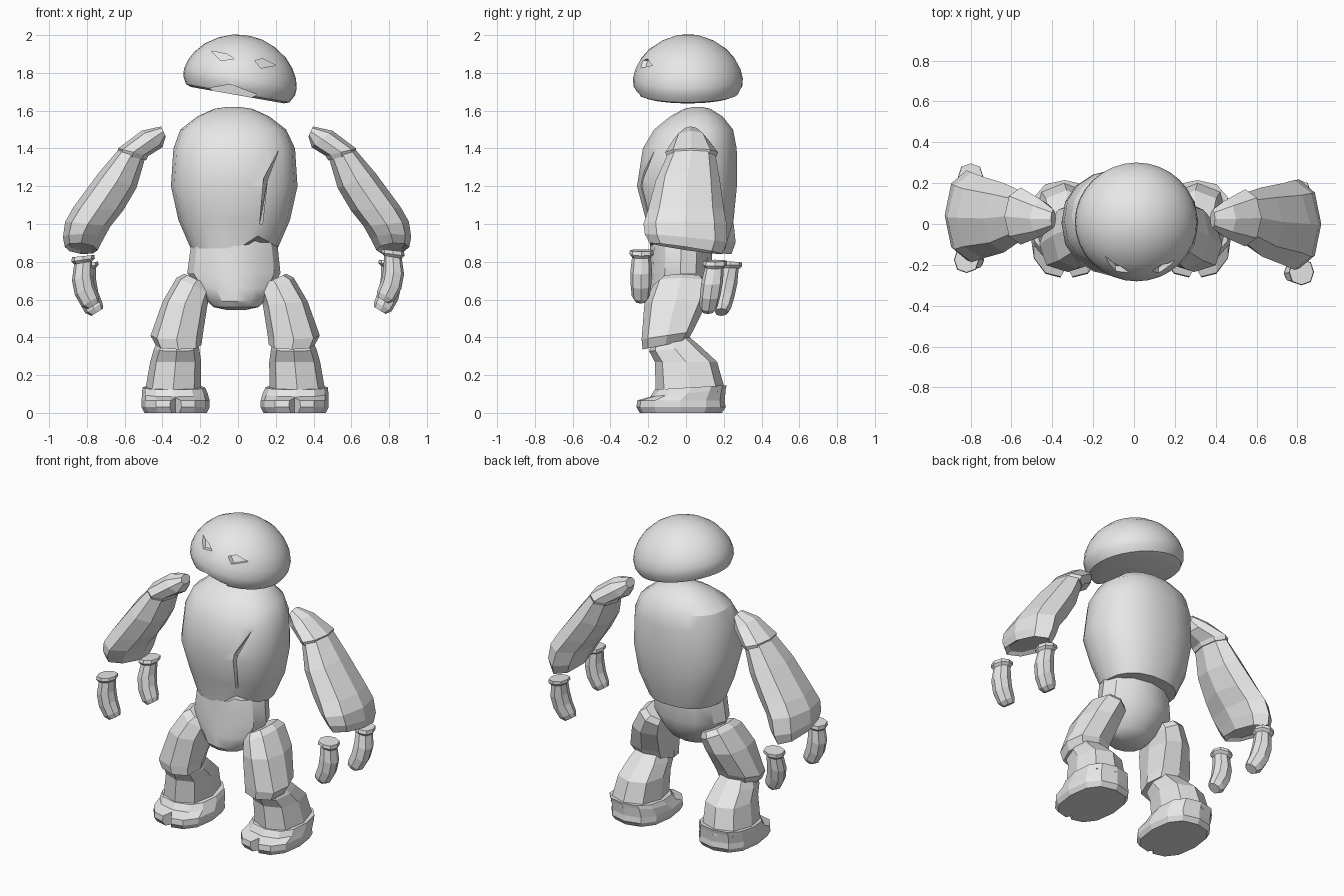
import bpy, bmesh, math
from mathutils import Vector
from mathutils.bvhtree import BVHTree

default = bpy.data.objects.get("Cube")
if default:
    bpy.data.objects.remove(default, do_unlink=True)

grey = bpy.data.materials.new("plain grey")
grey.use_nodes = True
grey.diffuse_color = (0.8, 0.8, 0.8, 1)
grey.node_tree.nodes["Principled BSDF"].inputs["Base Color"].default_value = (0.8, 0.8, 0.8, 1)


def finish(name, bm):
    bmesh.ops.recalc_face_normals(bm, faces=bm.faces)
    mesh = bpy.data.meshes.new(name)
    bm.to_mesh(mesh)
    bm.free()
    mesh.materials.append(grey)
    obj = bpy.data.objects.new(name, mesh)
    bpy.context.collection.objects.link(obj)
    return obj


def loft(name, sections, sides=8, place=lambda p: p, edit=None, power=1):
    """Skin closed rings; section = x, y, z, x radius, y radius, x slope, y slope.
    A power under one makes the rings boxier."""
    def boxy(value):
        return math.copysign(abs(value) ** power, value)

    bm = bmesh.new()
    rings = []
    for section in sections:
        x, y, z, rx, ry, slope_x, slope_y = (tuple(section) + (0, 0))[:7]
        ring = []
        for i in range(sides):
            angle = math.tau * i / sides
            dx, dy = rx * boxy(math.cos(angle)), ry * boxy(math.sin(angle))
            point = Vector((x + dx, y + dy, z + slope_x * dx + slope_y * dy))
            ring.append(bm.verts.new(place(point)))
        rings.append(ring)
    for low, high in zip(rings, rings[1:]):
        for i in range(sides):
            j = (i + 1) % sides
            bm.faces.new((low[i], low[j], high[j], high[i]))
    bm.faces.new(rings[0])
    bm.faces.new(rings[-1])
    if edit:
        edit(rings)
    return finish(name, bm)


def activate(obj):
    bpy.ops.object.select_all(action='DESELECT')
    obj.select_set(True)
    bpy.context.view_layer.objects.active = obj


def smooth(obj, degrees=30):
    activate(obj)
    bpy.ops.object.shade_smooth_by_angle(angle=math.radians(degrees))


def subtract(obj, cutter):
    cutter.hide_render = True
    mod = obj.modifiers.new("cut", 'BOOLEAN')
    mod.operation, mod.solver, mod.object = 'DIFFERENCE', 'EXACT', cutter
    activate(obj)
    bpy.ops.object.modifier_apply(modifier=mod.name)
    bpy.data.objects.remove(cutter, do_unlink=True)


def carve_front(obj, outline, depth):
    """Engrave an x-z outline to an even depth below the front surface."""
    mesh = obj.data
    tree = BVHTree.FromPolygons([v.co for v in mesh.vertices],
                                [p.vertices[:] for p in mesh.polygons])
    bm = bmesh.new()
    back, front = [], []
    for x, z in outline:
        hit = tree.ray_cast(Vector((x, -1, z)), Vector((0, 1, 0)))[0]
        y = hit.y if hit else -0.25
        back.append(bm.verts.new((x, y + depth, z)))
        front.append(bm.verts.new((x, y - 0.2, z)))
    bm.faces.new(back)
    bm.faces.new(front)
    for i in range(len(back)):
        j = (i + 1) % len(back)
        bm.faces.new((back[i], back[j], front[j], front[i]))
    bmesh.ops.triangulate(bm, faces=bm.faces)
    subtract(obj, finish("cutter", bm))


# Tilted dome head
def tilt_head(p):
    a = math.radians(10)
    return Vector((p.x * math.cos(a) + p.z * math.sin(a) - 0.003, p.y + 0.01,
                   p.z * math.cos(a) - p.x * math.sin(a) + 1.682))


profile = [(.25, .0), (.278, .01), (.3, .05), (.303, .09), (.29, .14), (.262, .19),
           (.218, .24), (.15, .285), (.08, .312), (.02, .32)]
head = loft("head", [(0, 0, z, r, r * 0.96) for r, z in profile], 32, tilt_head)
carve_front(head, [(-.14, 1.915), (-.06, 1.9), (-.02, 1.875), (-.09, 1.865)], .025)
carve_front(head, [(.09, 1.865), (.13, 1.875), (.2, 1.84), (.12, 1.825)], .025)
carve_front(head, [(-.15, 1.72), (-.04, 1.74), (.1, 1.685), (.02, 1.64), (-.06, 1.65)], .07)
smooth(head)


# Egg shaped torso with a peaked lower hem and a front fold
def peak_hem(rings):
    for v in rings[0]:
        if v.co.y < 0:
            v.co.z += 0.07 * max(0, 1 - abs(v.co.x - 0.11) / 0.11)


torso = loft("torso", [
    (-.02, .01, .87, .23, .2), (-.02, .02, 1.02, .295, .235), (-.02, .005, 1.2, .335, .268),
    (-.02, .02, 1.4, .322, .252), (-.025, .04, 1.5, .28, .212), (-.025, .055, 1.57, .19, .14),
    (-.025, .06, 1.61, .1, .07), (-.025, .06, 1.62, .03, .02)], 18, edit=peak_hem, power=.88)
carve_front(torso, [(.215, 1.39), (.135, 1.24), (.115, 1.0), (.13, 1.0), (.155, 1.23)], .02)
smooth(torso)

# Rounded pelvis
pelvis = loft("pelvis", [
    (-.02, -.02, .97, .2, .16), (-.02, -.025, .88, .23, .165), (-.022, -.03, .74, .247, .165),
    (-.015, -.05, .66, .2, .16), (-.01, -.075, .59, .15, .135), (-.01, -.085, .56, .12, .1),
    (-.01, -.085, .545, .05, .04)], 12)
smooth(pelvis)

# Limbs are described for the left and flipped for the right
for side, label in ((1, "left"), (-1, "right")):
    def leg_side(p):
        return Vector((side * (p.x + 0.015) - 0.015, p.y, p.z))

    def arm_side(p):
        # The right arm swings a little further back
        swing = 0.045 * max(0, 1.5 - p.z) / 0.6 if side < 0 else 0
        return Vector((side * (p.x + 0.005) - 0.005, p.y + swing, p.z))

    def finger_side(p):
        return Vector((side * (p.x + 0.005) - 0.005, p.y, p.z))

    # Bent leg with an overlapping knee
    loft(label + "_thigh", [
        (.185, -.02, .705, .07, .12, .45), (.205, -.025, .675, .09, .15, .45),
        (.25, -.055, .58, .118, .165, .1),
        (.295, -.1, .41, .138, .135, 0, .15), (.285, -.11, .36, .122, .12, 0, .2)],
        place=leg_side, power=.8)
    loft(label + "_shin", [
        (.29, -.08, .39, .1, .1, 0, .1), (.295, -.06, .34, .12, .135, 0, .1),
        (.3, .0, .27, .135, .165), (.315, .025, .11, .148, .185)],
        place=leg_side, power=.8)

    # Broad foot with an ankle band and a split toe
    foot = loft(label + "_foot", [
        (.3, -.03, 0, .165, .22), (.3, -.03, .03, .18, .24), (.3, -.03, .065, .18, .235),
        (.305, .01, .105, .174, .2, 0, .1), (.31, .025, .135, .165, .19, 0, .06)],
        12, leg_side, power=.8)
    notch = loft("notch", [(.3, -.27, -.05, .035, .06), (.3, -.27, .2, .035, .06)],
                 4, leg_side)
    subtract(foot, notch)

    # Flared sleeve under a shoulder cap
    loft(label + "_shoulder", [
        (.385, .025, 1.49, .012, .045, 2.2), (.445, .025, 1.45, .055, .09, .8),
        (.545, .03, 1.38, .08, .14, .25), (.55, .03, 1.355, .073, .13, .25)],
        place=arm_side)
    loft(label + "_sleeve", [
        (.55, .03, 1.375, .07, .125, .3), (.628, .01, 1.23, .1, .17, .4),
        (.73, .0, 1.08, .133, .2, .05), (.785, -.005, 1.0, .12, .22, .1),
        (.81, .0, .925, .107, .218, .05, -.1),
        (.82, .0, .87, .087, .192, .1, -.15), (.82, .0, .885, .065, .16, .1, -.15)],
        place=arm_side)

    # Two loose curled fingers with flared collars and blunt tips
    if side > 0:
        roots = (("front", .82, -.235, .86, -.005), ("back", .805, .155, .805, -.04))
    else:
        roots = (("front", .81, -.175, .83, .0), ("back", .79, .235, .795, -.05))
    for position, root_x, y, top, drift in roots:
        path = [(0, 0, .062), (0, .02, .065), (0, .035, .05), (.005, .11, .057),
                (-.008, .18, .055), (-.037, .24, .048), (-.055, .262, .033)]
        loft(label + "_" + position + "_finger", [
            (root_x + x, y + drift * drop / .27, top - drop, r * .95, r, -.1 - drop * 2)
            for x, drop, r in path], 8, finger_side, power=.85)
